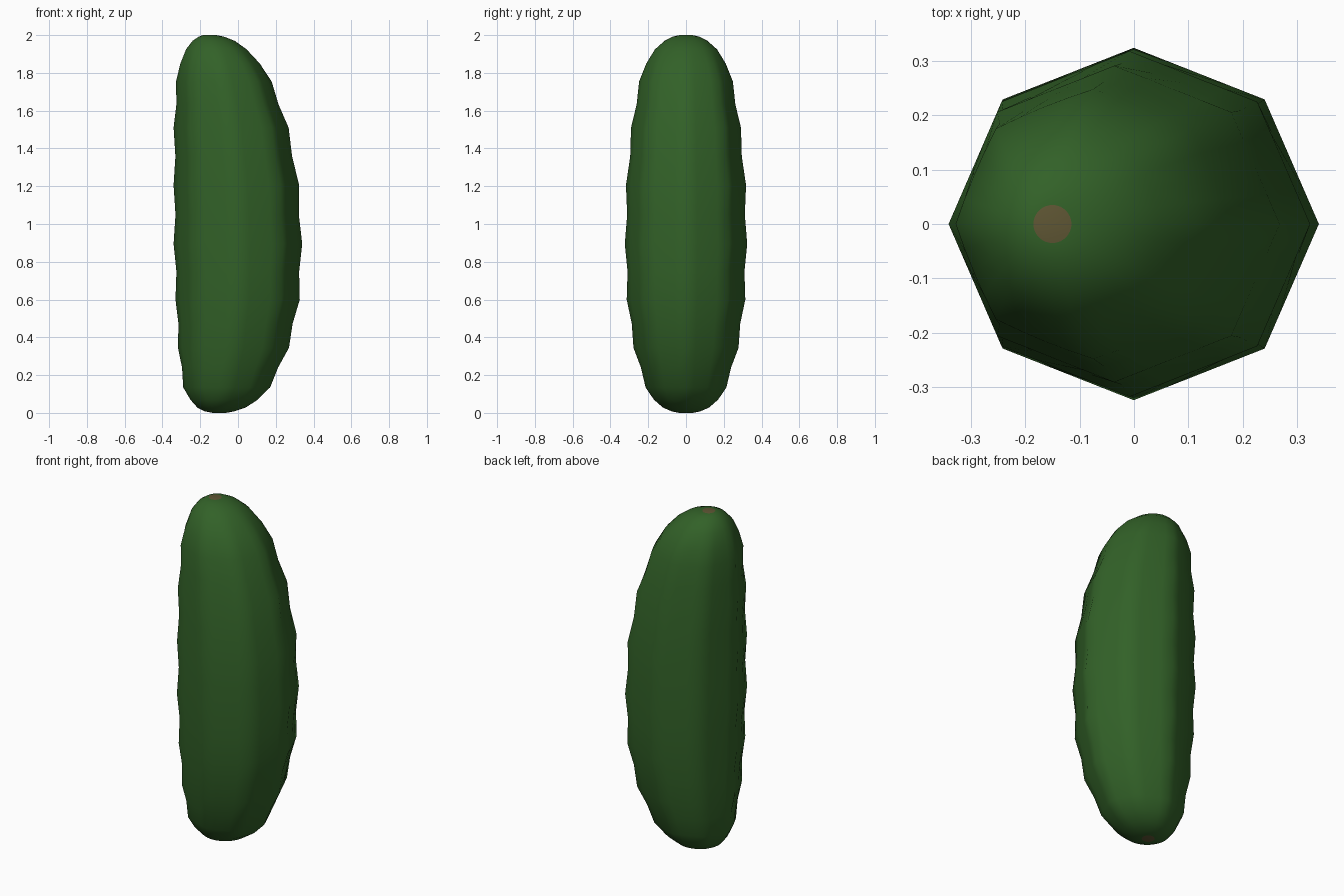
import bpy, bmesh, math

if "Cube" in bpy.data.objects:
    bpy.data.objects.remove(bpy.data.objects["Cube"])

SEGS = 32   # points around each ring (8 ridges, 4 points apart)

# Ring profile: height, left x, right x, half depth, bumpiness (0 = round, 1 = octagonal)
PROFILE = [
    (0.000, -0.135, -0.065, 0.035, 0.0),
    (0.008, -0.175, -0.020, 0.075, 0.0),
    (0.028, -0.215, 0.040, 0.122, 0.1),
    (0.070, -0.252, 0.105, 0.170, 0.4),
    (0.135, -0.290, 0.170, 0.214, 0.8),
    (0.345, -0.318, 0.270, 0.278, 1.0),
    (0.600, -0.331, 0.327, 0.314, 1.0),
    (0.895, -0.341, 0.340, 0.324, 1.0),
    (1.205, -0.341, 0.324, 0.318, 1.0),
    (1.510, -0.341, 0.268, 0.291, 1.0),
    (1.755, -0.328, 0.178, 0.248, 0.8),
    (1.850, -0.305, 0.115, 0.210, 0.5),
    (1.925, -0.275, 0.045, 0.164, 0.2),
    (1.970, -0.240, -0.018, 0.113, 0.0),
    (1.992, -0.208, -0.075, 0.070, 0.0),
    (2.000, -0.185, -0.115, 0.035, 0.0),
]


def material(name, color):
    m = bpy.data.materials.new(name)
    m.diffuse_color = (*color, 1)
    m.use_nodes = True
    m.node_tree.nodes["Principled BSDF"].inputs["Base Color"].default_value = m.diffuse_color
    return m


def ring(bm, z, left, right, depth, bump, dip):
    """One cross-section; dip sinks the ridges between two rows of bumps."""
    cx, rx = (left + right) / 2, (right - left) / 2
    verts = []
    for i in range(SEGS):
        a = math.tau * i / SEGS
        off = (a + math.pi / 8) % (math.pi / 4) - math.pi / 8
        octagon = math.cos(math.pi / 8) / math.cos(math.pi / 8 - abs(off))
        k = 1 + bump * (octagon - 1)
        k *= 1 - dip * (0.5 + 0.5 * math.cos(8 * a))
        verts.append(bm.verts.new((cx + rx * k * math.cos(a),
                                   depth * k * math.sin(a), z)))
    return verts


bm = bmesh.new()
rings = []
for n, row in enumerate(PROFILE):
    rings.append(ring(bm, *row, 0.0))
    # extra sunken ring halfway between the rows of bumps
    if n + 1 < len(PROFILE) and PROFILE[n + 1][0] - row[0] > 0.15:
        mid = [(p + q) / 2 for p, q in zip(row, PROFILE[n + 1])]
        rings.append(ring(bm, *mid, 0.03))

# Skin
for lo, hi in zip(rings, rings[1:]):
    for i in range(SEGS):
        j = (i + 1) % SEGS
        bm.faces.new((lo[i], lo[j], hi[j], hi[i]))

# Stem scars at both ends
for cap in (bm.faces.new(rings[0][::-1]), bm.faces.new(rings[-1])):
    cap.material_index = 1

mesh = bpy.data.meshes.new("cucumber_body")
bm.to_mesh(mesh)
bm.free()
mesh.materials.append(material("dark green skin", (0.032, 0.120, 0.021)))
mesh.materials.append(material("brown stem scar", (0.114, 0.093, 0.034)))
for p in mesh.polygons:
    p.use_smooth = True

body = bpy.data.objects.new("cucumber_body", mesh)
bpy.context.collection.objects.link(body)
